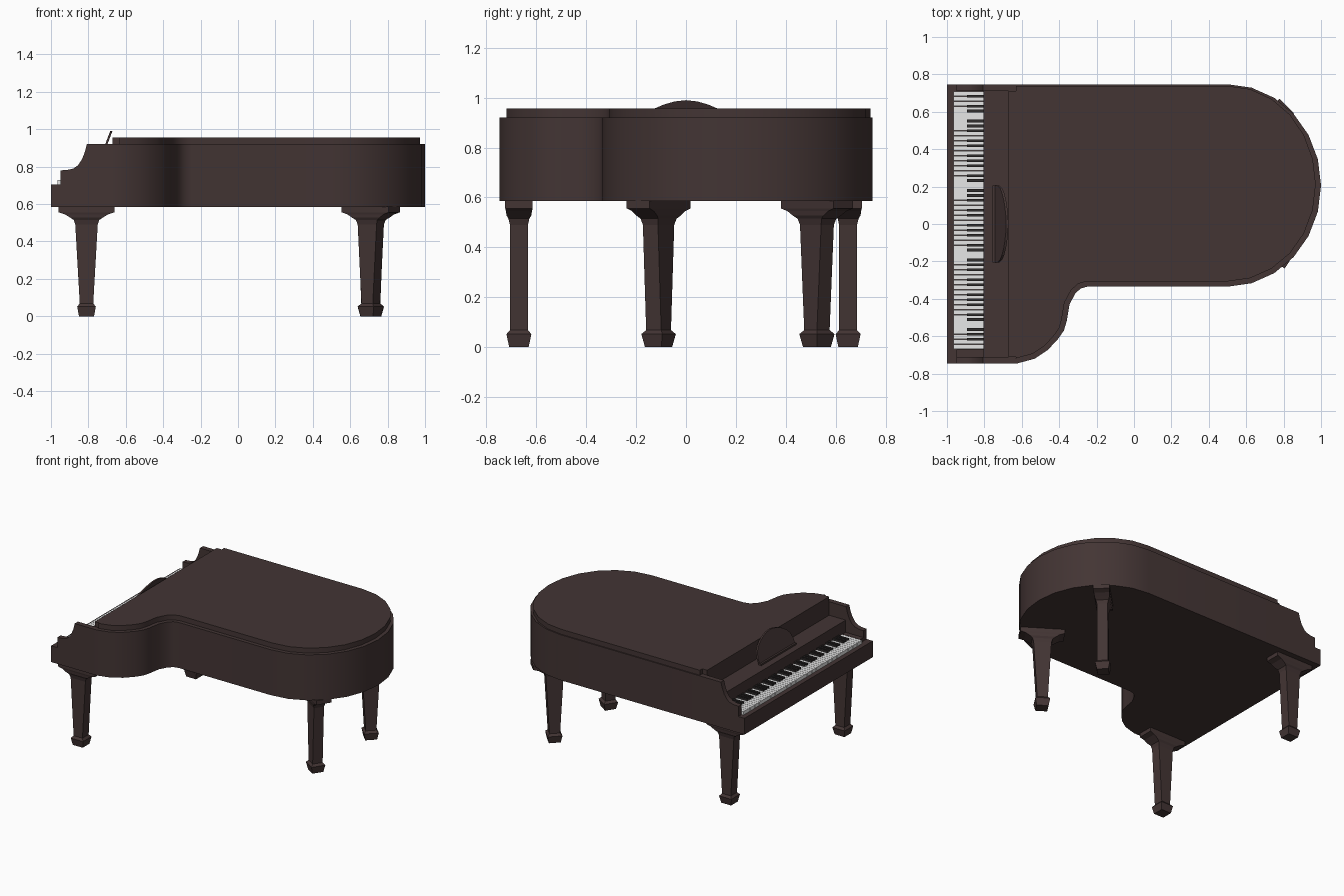
import bpy, math
from mathutils import Matrix, Vector

if "Cube" in bpy.data.objects:
    bpy.data.objects.remove(bpy.data.objects["Cube"])


def material(name, rgb):
    m = bpy.data.materials.new(name)
    m.use_nodes = True
    m.diffuse_color = (*rgb, 1)
    m.node_tree.nodes["Principled BSDF"].inputs["Base Color"].default_value = (*rgb, 1)
    return m


WOOD = material("dark brown wood", (0.056, 0.035, 0.034))
IVORY = material("ivory white", (0.80, 0.80, 0.80))
EBONY = material("ebony key", (0.03, 0.026, 0.026))


def make(name, verts, faces, mat, smooth=False):
    me = bpy.data.meshes.new(name)
    me.from_pydata(verts, [], faces)
    ob = bpy.data.objects.new(name, me)
    bpy.context.collection.objects.link(ob)
    me.materials.append(mat)
    bpy.ops.object.select_all(action='DESELECT')
    ob.select_set(True)
    bpy.context.view_layer.objects.active = ob
    bpy.ops.object.mode_set(mode='EDIT')
    bpy.ops.mesh.select_all(action='SELECT')
    bpy.ops.mesh.normals_make_consistent(inside=False)
    bpy.ops.object.mode_set(mode='OBJECT')
    if smooth:
        bpy.ops.object.shade_smooth_by_angle(angle=math.radians(35))
    return ob


def loft(name, rings, mat, smooth=False):
    """Skin a stack of equal-length rings and cap both ends."""
    n = len(rings[0])
    verts = [p for r in rings for p in r]
    faces = [list(range(n)), list(range(len(verts) - n, len(verts)))]
    for k in range(len(rings) - 1):
        a = k * n
        faces += [(a + i, a + (i + 1) % n, a + n + (i + 1) % n, a + n + i) for i in range(n)]
    return make(name, verts, faces, mat, smooth)


def slab(name, outline, z0, z1, mat=WOOD):
    return loft(name, [[(x, y, z) for x, y in outline] for z in (z0, z1)], mat, True)


def boxes(name, specs, mat):
    """One mesh holding a box for each (x0, x1, y0, y1, z0, z1)."""
    verts, faces = [], []
    for x0, x1, y0, y1, z0, z1 in specs:
        b = len(verts)
        verts += [(x, y, z) for z in (z0, z1) for x, y in ((x0, y0), (x1, y0), (x1, y1), (x0, y1))]
        faces += [[b + i for i in f] for f in ((0, 1, 2, 3), (4, 5, 6, 7), (0, 1, 5, 4),
                                               (1, 2, 6, 5), (2, 3, 7, 6), (3, 0, 4, 7))]
    return make(name, verts, faces, mat)


def inset(points, d):
    """Move each corner of an anticlockwise outline inward by d."""
    out = []
    for i, p in enumerate(points):
        p, a, b = Vector(p), Vector(points[i - 1]), Vector(points[(i + 1) % len(points)])
        u, v = (p - a).normalized(), (b - p).normalized()
        n = Vector((-u.y - v.y, u.x + v.x)).normalized()
        out.append(p + n * d / max(0.5, n.dot(Vector((-u.y, u.x)))))
    return out


# Case: straight bass side, round tail and the S-shaped treble side
SIDE = 0.747
BEND = [(-0.63, -SIDE), (-0.53, -0.72), (-0.463, -0.675), (-0.41, -0.62), (-0.375, -0.57),
        (-0.36, -0.52), (-0.345, -0.43), (-0.313, -0.37), (-0.285, -0.345), (-0.25, -0.335)]
tail = [(0.5 + 0.5 * math.cos(t), 0.206 + 0.541 * math.sin(t))
        for t in [math.radians(a) for a in range(-90, 91, 15)]]
outline = [(-0.67, -SIDE)] + BEND + tail + [(-0.67, SIDE)]
slab("case", outline, 0.585, 0.92)

# Lid: inset from the case rim, narrower between the cheeks
lid = [(x, y + 0.02 * max(0, y) / 0.72) for x, y in inset(outline, 0.028)][1:-1]
lid = [(-0.67, -0.71), (-0.63, -0.71)] + lid + [(-0.63, lid[-1][1]), (-0.63, 0.71), (-0.67, 0.71)]
slab("lid", lid, 0.92, 0.957)

# Cheeks: scooped arms at both ends of the keyboard
scoop = [(-0.95 + 0.04, 0.783), (-0.88, 0.79), (-0.855, 0.808), (-0.835, 0.838),
         (-0.82, 0.875), (-0.808, 0.92)]
cheek = [(-0.95, 0.70), (-0.95, 0.78)] + scoop + [(-0.66, 0.92), (-0.66, 0.70)]
for name, s in (("left_cheek", 1), ("right_cheek", -1)):
    loft(name, [[(x, s * y, z) for x, z in cheek] for y in (0.71, SIDE)], WOOD, True)

# Key bed, fallboard shelf and key end block
boxes("key_bed", [(-1, -0.66, -SIDE, SIDE, 0.585, 0.705)], WOOD)
boxes("fallboard", [(-0.805, -0.66, -0.712, 0.712, 0.70, 0.82)], WOOD)
boxes("key_block", [(-0.95, -0.80, -0.712, -0.672, 0.70, 0.73)], WOOD)

# Keys: 52 white, with black ones in groups of two and three
LOW, HIGH, COUNT = -0.67, 0.71, 52
step = (HIGH - LOW) / COUNT
white, black = [], []
for i in range(COUNT):
    top = HIGH - i * step
    white.append((-0.965, -0.80, top - step + 0.001, top - 0.001, 0.70, 0.73))
    if i % 7 not in (1, 4) and i < COUNT - 1:
        y = top - step
        black.append((-0.892, -0.80, y - 0.007, y + 0.007, 0.725, 0.743))
boxes("white_keys", white, IVORY)
boxes("black_keys", black, EBONY)

# Music desk: leaning board with an arched top, and its ledge
half = [(0.205, 0.82), (0.205, 0.865), (0.19, 0.905), (0.165, 0.932), (0.13, 0.955),
        (0.09, 0.972), (0.045, 0.985)]
arch = half + [(0, 0.99)] + [(-y, z) for y, z in reversed(half)]
loft("music_desk", [[(-0.742 + 0.38 * (z - 0.82) + t, y, z) for y, z in arch]
                    for t in (-0.006, 0.006)], WOOD)
boxes("desk_ledge", [(-0.757, -0.735, -0.205, 0.205, 0.82, 0.832)], WOOD)

# Legs: flared top plate, tapered stem and block foot (height, half width, half depth)
LEG = [(0, 0.04, 0.039), (0.052, 0.05, 0.05), (0.068, 0.036, 0.036), (0.49, 0.06, 0.036),
       (0.515, 0.068, 0.042), (0.528, 0.088, 0.05), (0.545, 0.115, 0.052),
       (0.556, 0.15, 0.055), (0.587, 0.15, 0.055)]
for name, x, y, turn in (("front_right_leg", -0.81, -0.67, 0), ("front_left_leg", -0.81, 0.65, 0),
                         ("tail_right_leg", 0.71, -0.11, -33), ("tail_left_leg", 0.71, 0.525, 45)):
    place = Matrix.Translation((x, y, 0)) @ Matrix.Rotation(math.radians(turn), 4, 'Z')
    loft(name, [[place @ Vector((sx * w, sy * d, z))
                 for sx, sy in ((-1, -1), (1, -1), (1, 1), (-1, 1))] for z, w, d in LEG], WOOD)
